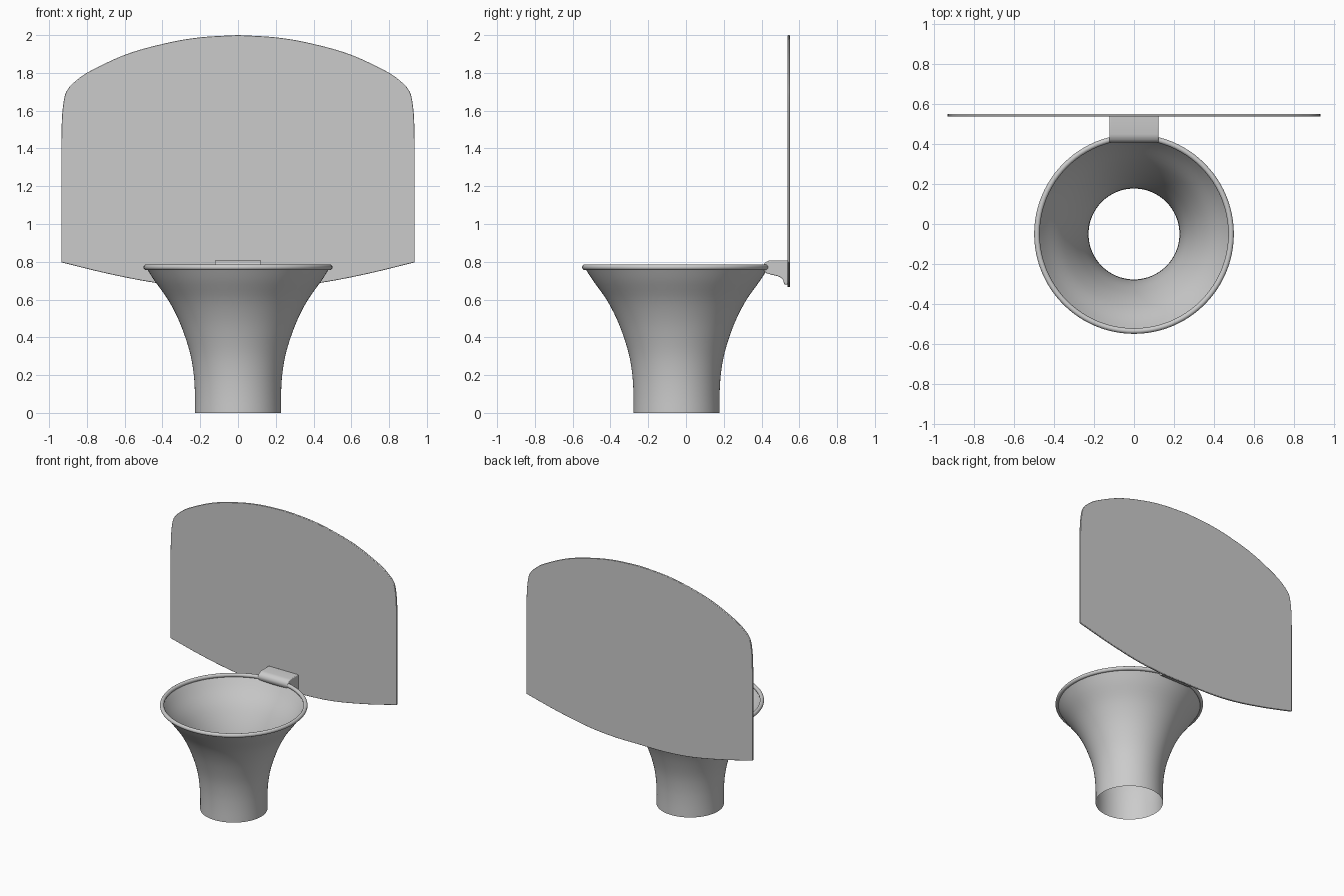
import bpy, bmesh, math

if "Cube" in bpy.data.objects:
    bpy.data.objects.remove(bpy.data.objects["Cube"])

HOOP_Y = -0.05   # centre line of the hoop and net


def spline(pts, steps=6):
    """Smooth curve (Catmull-Rom) through 2D points."""
    p = [pts[0]] + pts + [pts[-1]]
    out = []
    for i in range(1, len(p) - 2):
        for s in range(steps):
            t = s / steps
            out.append(tuple(
                0.5 * (2 * b + (c - a) * t + (2 * a - 5 * b + 4 * c - d) * t * t
                       + (3 * b - a - 3 * c + d) * t ** 3)
                for a, b, c, d in zip(p[i - 1], p[i], p[i + 1], p[i + 2])))
    return out + [pts[-1]]


def finish(name, bm, angle=35):
    bmesh.ops.recalc_face_normals(bm, faces=bm.faces)
    mesh = bpy.data.meshes.new(name)
    bm.to_mesh(mesh)
    bm.free()
    obj = bpy.data.objects.new(name, mesh)
    bpy.context.collection.objects.link(obj)
    bpy.ops.object.select_all(action='DESELECT')
    obj.select_set(True)
    bpy.context.view_layer.objects.active = obj
    bpy.ops.object.shade_smooth_by_angle(angle=math.radians(angle))
    return obj


def extrude(name, outline, offset, bevel, segments):
    """Flat outline pushed along offset, with softened edges."""
    bm = bmesh.new()
    face = bm.faces.new([bm.verts.new(v) for v in outline])
    res = bmesh.ops.extrude_face_region(bm, geom=[face], use_keep_orig=True)
    moved = [g for g in res['geom'] if isinstance(g, bmesh.types.BMVert)]
    bmesh.ops.translate(bm, verts=moved, vec=offset)
    obj = finish(name, bm)
    mod = obj.modifiers.new("soft_edges", 'BEVEL')
    mod.width, mod.segments = bevel, segments
    mod.limit_method, mod.angle_limit = 'ANGLE', math.radians(50)
    return obj


def revolve(name, profile, closed=False, n=96):
    """Turn an (r, z) profile around the hoop centre line."""
    bm = bmesh.new()
    rings = [[bm.verts.new((r * math.cos(2 * math.pi * k / n),
                            HOOP_Y + r * math.sin(2 * math.pi * k / n), z))
              for k in range(n)] for r, z in profile]
    pairs = list(zip(rings, rings[1:]))
    if closed:
        pairs.append((rings[-1], rings[0]))
    for a, b in pairs:
        for k in range(n):
            j = (k + 1) % n
            bm.faces.new((a[k], a[j], b[j], b[k]))
    return finish(name, bm)


# backboard: right half of the outline, mirrored to the left
bottom = spline([(0, 0.667), (0.21, 0.668), (0.426, 0.687), (0.68, 0.735), (0.935, 0.797)])
top = spline([(0.935, 1.45), (0.931, 1.577), (0.919, 1.67), (0.902, 1.712),
              (0.865, 1.752), (0.786, 1.808), (0.59, 1.899), (0.378, 1.958),
              (0.2, 1.988), (0, 2.0)])
right = bottom + top
outline = right + [(-x, z) for x, z in reversed(right[1:-1])]
extrude("backboard", [(x, 0.538, z) for x, z in outline], (0, 0.012, 0), 0.003, 2)

# bracket: side profile extruded across
side = [(0.54, 0.808), (0.45, 0.808)]
side += spline([(0.435, 0.805), (0.417, 0.794), (0.408, 0.775), (0.412, 0.755), (0.425, 0.74)], 4)
side += spline([(0.45, 0.732), (0.49, 0.722), (0.512, 0.706), (0.52, 0.68)], 4)
side += [(0.54, 0.68)]
extrude("bracket", [(-0.123, y, z) for y, z in side], (0.246, 0, 0), 0.006, 3)

# net: open flared tube
revolve("net", spline([(0.228, 0), (0.228, 0.1), (0.234, 0.2), (0.25, 0.3), (0.279, 0.4),
                       (0.318, 0.5), (0.371, 0.6), (0.442, 0.7), (0.482, 0.762)], 4))

# rim: round ring
revolve("rim", [(0.486 + 0.014 * math.cos(a), 0.771 + 0.0145 * math.sin(a))
                for a in (2 * math.pi * k / 16 for k in range(16))], closed=True)
